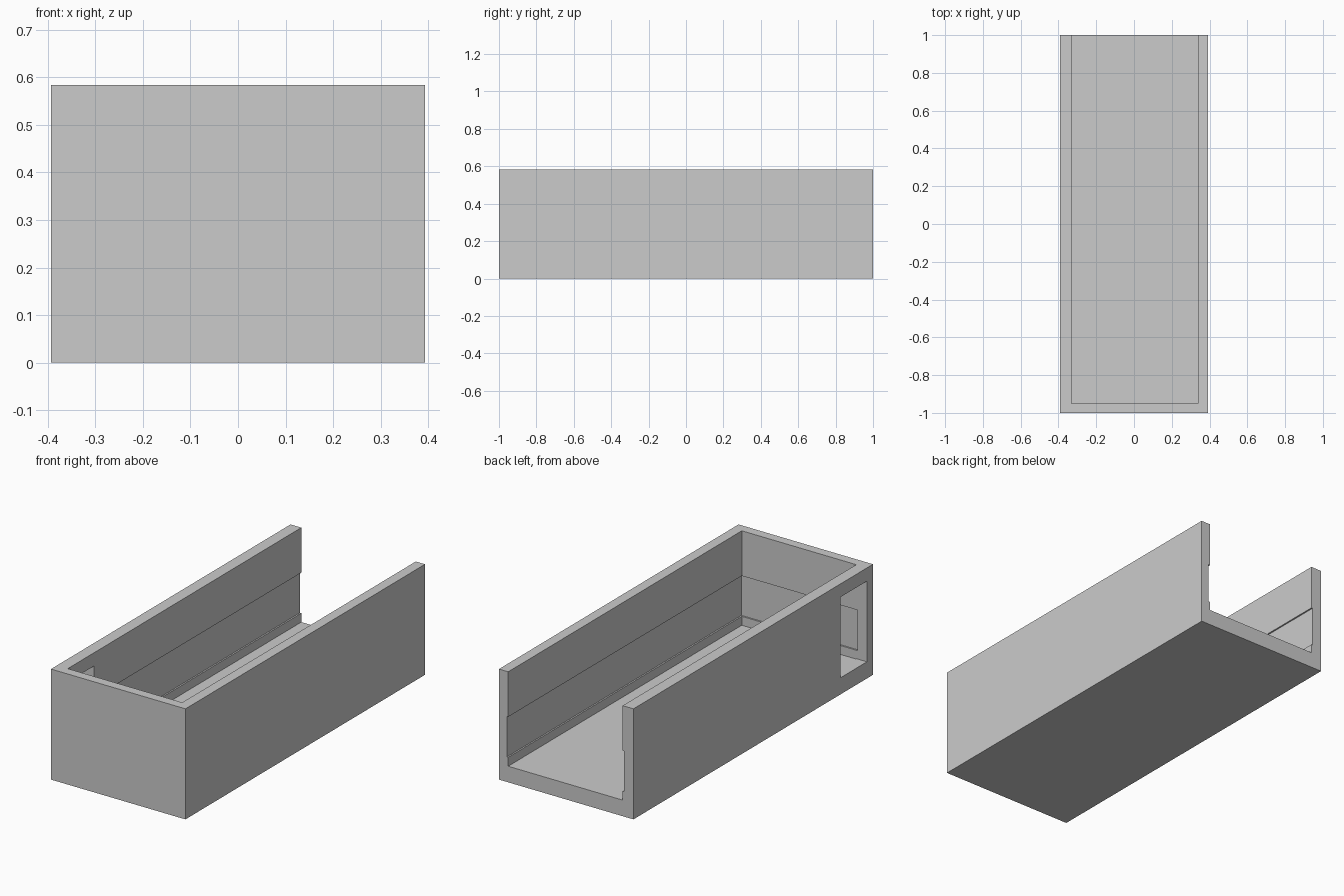
import bpy

if "Cube" in bpy.data.objects:
    bpy.data.objects.remove(bpy.data.objects["Cube"])


def box(name, x, y, z):
    """Axis-aligned box from (min, max) ranges."""
    bpy.ops.mesh.primitive_cube_add(
        size=1, location=[(a + b) / 2 for a, b in (x, y, z)])
    ob = bpy.context.object
    ob.name = name
    ob.scale = [b - a for a, b in (x, y, z)]
    bpy.ops.object.transform_apply(location=True, rotation=True, scale=True)
    return ob


# Outer block: the tray before hollowing
tray = box("open_ended_tray", (-0.393, 0.393), (-1, 1), (0, 0.584))

# Cutters: main channel open at top and back, shallow band recess, side window
step = 0.008
cutters = [
    box("channel_cutter", (-0.33, 0.339), (-0.95, 1.2), (0.085, 0.8)),
    box("recess_cutter", (-0.33 - step, 0.339 + step), (-0.95 - step, 1.3),
        (0.132, 0.346)),
    box("window_cutter", (-0.6, -0.31), (-0.949, -0.73), (0.088, 0.514)),
]

for cutter in cutters:
    cut = tray.modifiers.new(cutter.name, 'BOOLEAN')
    cut.operation = 'DIFFERENCE'
    cut.solver = 'EXACT'
    cut.object = cutter

# Bake the cuts and remove the helpers
bpy.ops.object.select_all(action='DESELECT')
tray.select_set(True)
bpy.context.view_layer.objects.active = tray
for cutter in cutters:
    bpy.ops.object.modifier_apply(modifier=cutter.name)
for cutter in cutters:
    bpy.data.objects.remove(cutter)
